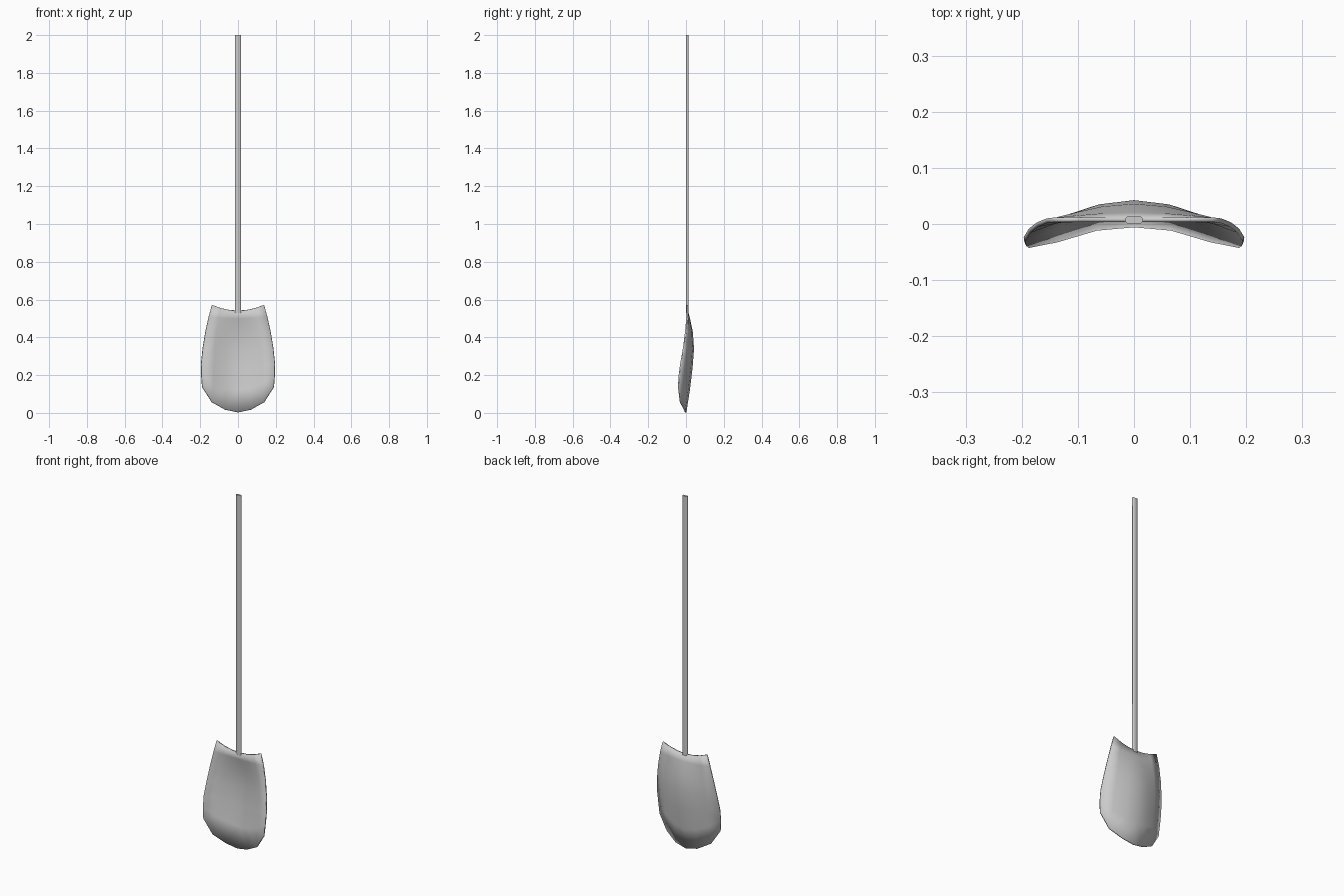
import bpy, bmesh
from mathutils import Vector

if "Cube" in bpy.data.objects:
    bpy.data.objects.remove(bpy.data.objects["Cube"])


def finish(name, bm, angle):
    bmesh.ops.recalc_face_normals(bm, faces=bm.faces)
    mesh = bpy.data.meshes.new(name)
    bm.to_mesh(mesh)
    bm.free()
    obj = bpy.data.objects.new(name, mesh)
    bpy.context.collection.objects.link(obj)
    bpy.ops.object.select_all(action='DESELECT')
    obj.select_set(True)
    bpy.context.view_layer.objects.active = obj
    bpy.ops.object.shade_smooth_by_angle(angle=angle)
    return obj


# Blade: dished half sheet, mirrored and thickened
# rows: half width, z at edge, z at centre, y at edge, y at centre
rows = [(.138, .572, .541, .008, .007),
        (.155, .51, .50, .006, .017),
        (.172, .43, .43, -.001, .032),
        (.186, .345, .34, -.012, .0385),
        (.195, .26, .24, -.027, .031),
        (.194, .20, .12, -.035, .0165)]
bulge = [1, .85, .45, 0]
bm = bmesh.new()
grid = []
for w, ze, zc, ye, yc in rows:
    line = []
    for i, b in enumerate(bulge):
        t = i / 3
        line.append(Vector((w * t, ye + (yc - ye) * b, zc + (ze - zc) * t * t)))
    grid.append(line)
# rounded cutting edge
grid.append([Vector(p) for p in
             [(0, -.002, .003), (.067, -.008, .017), (.138, -.029, .057), (.189, -.039, .137)]])
verts = [[bm.verts.new(p) for p in line] for line in grid]
for a, b in zip(verts, verts[1:]):
    for i in range(3):
        bm.faces.new((a[i], a[i + 1], b[i + 1], b[i]))
blade = finish("blade", bm, 0.7)
mirror = blade.modifiers.new("mirror", 'MIRROR')
mirror.use_clip = True
solid = blade.modifiers.new("thickness", 'SOLIDIFY')
solid.thickness = .008
solid.offset = 0
blade.modifiers.move(blade.modifiers.find("mirror"), 0)
blade.modifiers.move(blade.modifiers.find("thickness"), 1)

# Handle: flat bar with chamfered corners
bm = bmesh.new()
hx, hy, c, yc = .016, .006, .0035, .007
profile = [(hx - c, -hy), (hx, -hy + c), (hx, hy - c), (hx - c, hy)]
profile += [(-x, -y) for x, y in profile]
face = bm.faces.new([bm.verts.new((x, yc + y, .53)) for x, y in profile])
top = bmesh.ops.extrude_face_region(bm, geom=[face])["geom"]
bmesh.ops.translate(bm, vec=(0, 0, 1.47),
                    verts=[g for g in top if isinstance(g, bmesh.types.BMVert)])
finish("handle", bm, 0.9)
